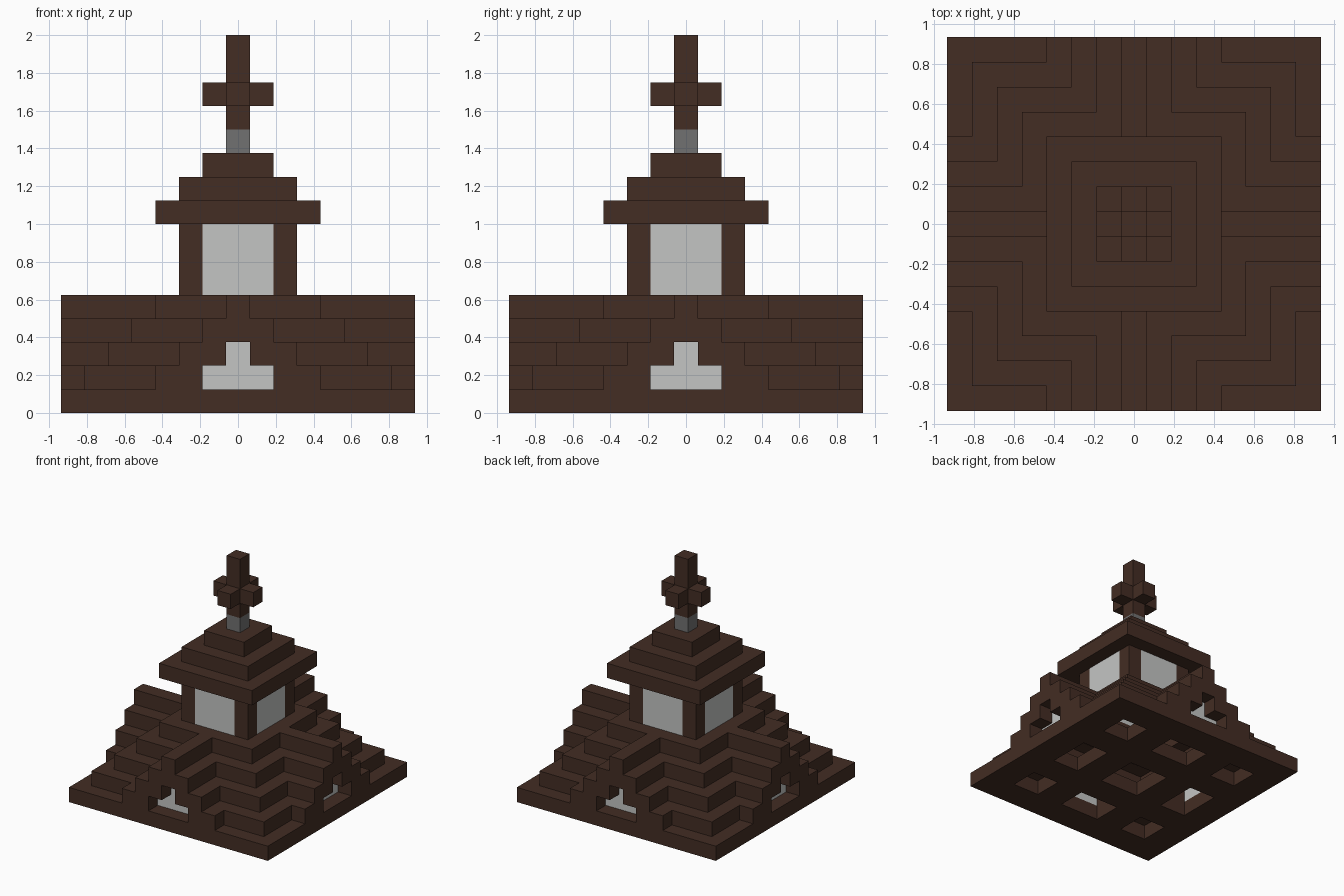
import bpy, bmesh
from mathutils import Matrix, Vector

U = 0.125  # block size

cube = bpy.data.objects.get("Cube")
if cube:
    bpy.data.objects.remove(cube, do_unlink=True)


def material(name, rgb):
    m = bpy.data.materials.new(name)
    m.use_nodes = True
    m.diffuse_color = (*rgb, 1)
    bsdf = m.node_tree.nodes["Principled BSDF"]
    bsdf.inputs["Base Color"].default_value = (*rgb, 1)
    bsdf.inputs["Roughness"].default_value = 0.9
    return m


WOOD = material("dark brown wood", (0.056, 0.026, 0.017))
GLASS = material("pale grey glass", (0.55, 0.56, 0.55))
STONE = material("mid grey stone", (0.165, 0.165, 0.165))


def part(name, mat, boxes, turns=1):
    """Object made of (x0, x1, y0, y1, z0, z1) boxes in blocks, repeated by quarter turns."""
    bm = bmesh.new()
    for t in range(turns):
        spin = Matrix.Rotation(t * 1.5707963, 4, 'Z')
        for x0, x1, y0, y1, z0, z1 in boxes:
            mid = Vector((x0 + x1, y0 + y1, z0 + z1)) * U / 2
            size = Matrix.Diagonal(((x1 - x0) * U, (y1 - y0) * U, (z1 - z0) * U, 1))
            bmesh.ops.create_cube(bm, size=1, matrix=spin @ Matrix.Translation(mid) @ size)
    mesh = bpy.data.meshes.new(name)
    bm.to_mesh(mesh)
    bm.free()
    mesh.materials.append(mat)
    ob = bpy.data.objects.new(name, mesh)
    bpy.context.collection.objects.link(ob)
    return ob


def strips(x0, x1, y0, y1, z):
    """One row of blocks, or a mirrored pair when there is an opening between."""
    if x0 <= 0:
        return [(-x1, x1, y0, y1, z, z + 1)]
    return [(-x1, -x0, y0, y1, z, z + 1), (x0, x1, y0, y1, z, z + 1)]


# Lattice floor: long beams and the short pieces between them
beams = [(-7.5, -5.5), (-3.5, -1.5), (1.5, 3.5), (5.5, 7.5)]
floor = [(-7.5, 7.5, a, b, 0, 1) for a, b in beams]
for a, b in beams:
    for low, high in zip(beams, beams[1:]):
        floor.append((a, b, low[1], high[0], 0, 1))
part("lattice_floor", WOOD, floor)

# Stepped main roof, hollow inside, with a stepped gable on every side
for z in range(1, 5):
    outer, gable = 7.5 - z, 4.5 - z
    inner, gap = outer - 2, max(gable - 2, 0)
    if gap:
        ring = [(-outer, -gap, -outer, -inner, z, z + 1),
                (gap, inner, -outer, -inner, z, z + 1)]
    else:
        ring = [(-outer, inner, -outer, -inner, z, z + 1)]
    part(f"roof_step_{z}", WOOD, ring, 4)
    part(f"gable_step_{z}", WOOD, strips(gap, gable, -7.5, -outer, z), 4)

# Recessed gable windows
part("gable_windows", GLASS,
     [(-1.5, 1.5, -6.5, -5.5, 1, 2), (-0.5, 0.5, -6.5, -5.5, 2, 3)], 4)

# Tower
part("tower_posts", WOOD, [(-2.5, -1.5, -2.5, -1.5, 5, 8)], 4)
part("tower_windows", GLASS, [(-1.5, 1.5, -2.5, -1.5, 5, 8)], 4)

# Tower roof
part("tower_eave", WOOD, [(-3.5, 1.5, -3.5, -1.5, 8, 9)], 4)
part("tower_roof_step", WOOD, [(-2.5, 0.5, -2.5, -0.5, 9, 10)], 4)
part("tower_roof_cap", WOOD, [(-1.5, 1.5, -1.5, 1.5, 10, 11)])

# Finial
part("finial_base", STONE, [(-0.5, 0.5, -0.5, 0.5, 11, 12)])
part("finial_post", WOOD, [(-0.5, 0.5, -0.5, 0.5, 12, 16)])
part("finial_arms", WOOD, [(-0.5, 0.5, -1.5, -0.5, 13, 14)], 4)
